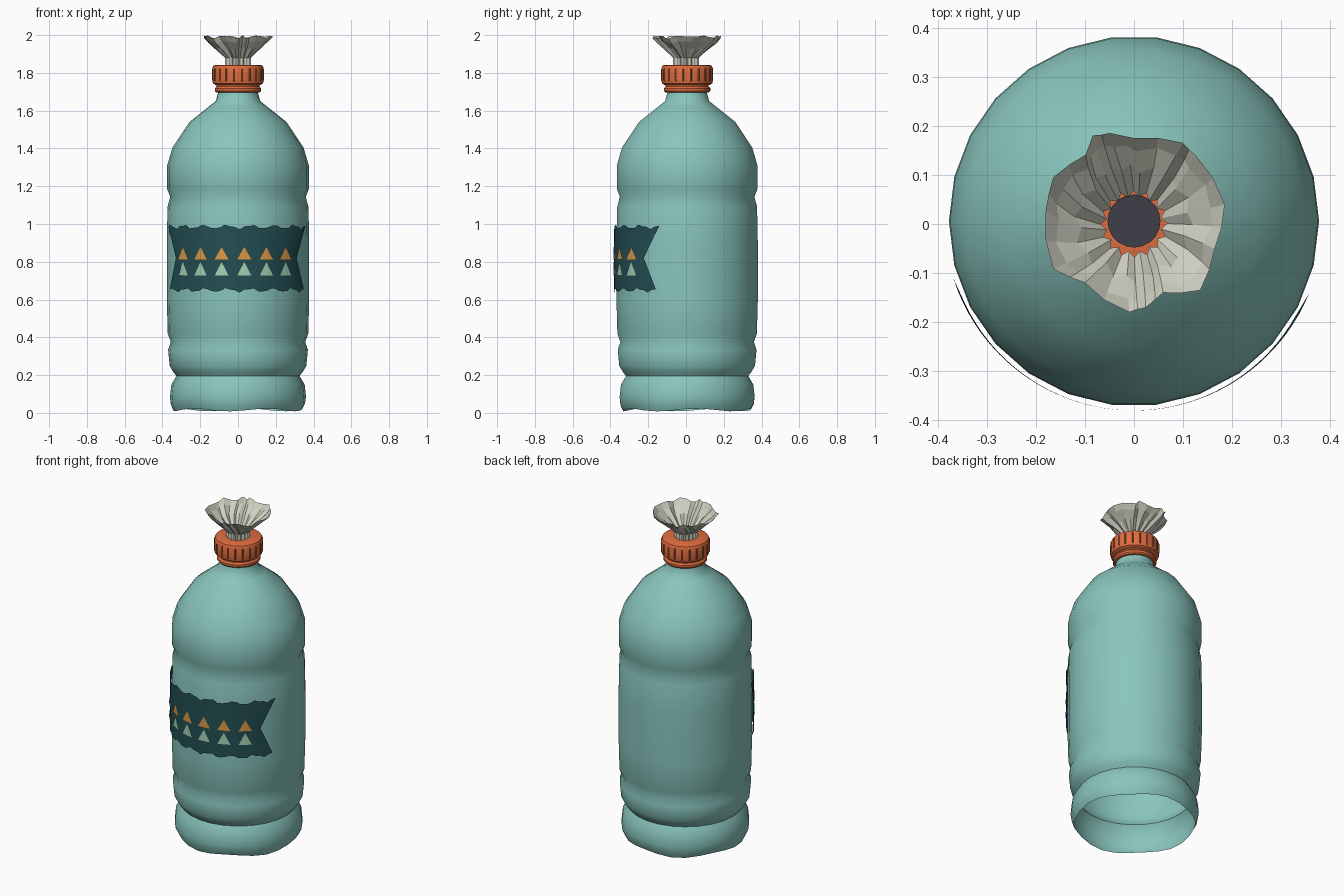
import bpy, bmesh, math
from math import sin, cos, pi, radians

cube = bpy.data.objects.get("Cube")
if cube:
    bpy.data.objects.remove(cube, do_unlink=True)

CY = 0.006  # shared axis of all round parts


def material(name, r, g, b):
    m = bpy.data.materials.new(name)
    m.use_nodes = True
    m.diffuse_color = (r, g, b, 1)
    bsdf = m.node_tree.nodes["Principled BSDF"]
    bsdf.inputs["Base Color"].default_value = (r, g, b, 1)
    bsdf.inputs["Roughness"].default_value = 0.7
    return m


TEAL = material("bottle teal", 0.25, 0.56, 0.51)
DARK_TEAL = material("banner dark teal", 0.017, 0.078, 0.088)
OCHRE = material("ochre", 0.72, 0.32, 0.06)
MINT = material("pale mint", 0.38, 0.64, 0.47)
ORANGE = material("cap orange", 0.75, 0.15, 0.05)
BROWN = material("groove brown", 0.33, 0.11, 0.03)
CLOTH = material("cloth cream", 0.62, 0.62, 0.53)
CHAR = material("charcoal", 0.05, 0.047, 0.063)


def build(name, verts, faces, mat, smooth=None):
    mesh = bpy.data.meshes.new(name)
    mesh.from_pydata(verts, [], faces)
    mesh.materials.append(mat)
    ob = bpy.data.objects.new(name, mesh)
    ob.location.y = CY
    bpy.context.collection.objects.link(ob)
    if smooth:
        bpy.ops.object.select_all(action='DESELECT')
        ob.select_set(True)
        bpy.context.view_layer.objects.active = ob
        bpy.ops.object.shade_smooth_by_angle(angle=radians(smooth))
    return ob


def ring_faces(rings, n):
    return [(k * n + i, k * n + (i + 1) % n, (k + 1) * n + (i + 1) % n, (k + 1) * n + i)
            for k in range(rings - 1) for i in range(n)]


def lathe(name, profile, n, mat, smooth, wave=None):
    verts = []
    for r, z in profile:
        for i in range(n):
            a = 2 * pi * i / n
            dz = wave(a, z) if wave else 0
            verts.append((r * cos(a), r * sin(a), z + dz))
    return build(name, verts, ring_faces(len(profile), n), mat, smooth)


def around(deg, r, z):
    """Point on a cylinder, measured from the front."""
    a = radians(deg)
    return (r * sin(a), -r * cos(a), z)


# Bottle shell, open below, with a softly lobed foot
bottle = [(0.34, 0.008), (0.355, 0.04), (0.36, 0.08), (0.353, 0.15), (0.326, 0.195),
          (0.345, 0.22), (0.362, 0.25), (0.37, 0.335), (0.356, 0.375), (0.372, 0.42),
          (0.377, 0.6), (0.377, 0.9), (0.373, 1.09), (0.359, 1.145), (0.375, 1.185),
          (0.375, 1.31), (0.347, 1.405), (0.257, 1.54), (0.15, 1.625), (0.118, 1.65),
          (0.104, 1.7), (0.104, 1.73)]
lathe("bottle_body", bottle, 26, TEAL, 60,
      lambda a, z: 0.008 * (1 - cos(5 * (a - pi / 4))) * max(0, 1 - z / 0.12))

# Cap: tamper ring below, ribbed cap above
lathe("cap_ring", [(0.1, 1.697), (0.116, 1.697), (0.123, 1.705), (0.123, 1.718),
                   (0.114, 1.728), (0.114, 1.75)], 36, ORANGE, 40)
lathe("cap", [(0.1, 1.735), (0.118, 1.735), (0.133, 1.745), (0.136, 1.76), (0.136, 1.825),
              (0.13, 1.838), (0.118, 1.843), (0.04, 1.843)], 36, ORANGE, 40)

# Dark grip grooves on the cap, as thin raised wedges
verts, faces = [], []
for k in range(20):
    c, b = k * 18 + 9, len(verts)
    verts += [around(c - 2, 0.135, 1.755), around(c + 2, 0.135, 1.755),
              around(c + 2, 0.135, 1.825), around(c - 2, 0.135, 1.825),
              around(c, 0.139, 1.76), around(c, 0.139, 1.82)]
    faces += [(b, b + 4, b + 5, b + 3), (b + 4, b + 1, b + 2, b + 5),
              (b, b + 1, b + 4), (b + 3, b + 5, b + 2)]
build("cap_grooves", verts, faces, BROWN)

# Swallow-tailed banner wrapped around the front, with ragged edges
COLS = 36
rows = [(0.65, 67), (0.82, 56), (0.985, 70)]
verts = []
for k, (z, half) in enumerate(rows):
    for i in range(COLS + 1):
        ragged = 0 if k == 1 else 0.009 * sin(i * 1.25) + 0.004 * sin(i * 2.9)
        verts.append(around(-2.5 + half * (2 * i / COLS - 1), 0.386, z + ragged))
W = COLS + 1
faces = [(k * W + i, k * W + i + 1, (k + 1) * W + i + 1, (k + 1) * W + i)
         for k in range(2) for i in range(COLS)]
build("banner", verts, faces, DARK_TEAL)


# Two rows of triangles on the banner
def triangle_row(name, z, height, mat):
    verts, faces = [], []
    for k in range(6):
        c = -48.5 + 17.8 * k
        verts += [around(c - 5.6, 0.39, z), around(c, 0.39, z),
                  around(c + 5.6, 0.39, z), around(c, 0.39, z + height)]
        b = 4 * k
        faces += [(b, b + 1, b + 3), (b + 1, b + 2, b + 3)]
    build(name, verts, faces, mat)


triangle_row("upper_triangles", 0.812, 0.066, OCHRE)
triangle_row("lower_triangles", 0.727, 0.072, MINT)

# Gathered cloth tuft: irregular rim (angle, radius) narrowing to a pleated neck
rim = [(12, 0.189), (48, 0.188), (59, 0.193), (90, 0.175), (105, 0.192), (115, 0.199),
       (125, 0.172), (150, 0.19), (172, 0.182), (209, 0.188), (230, 0.156), (267, 0.18),
       (278, 0.172), (293, 0.152), (315, 0.191), (343, 0.172)]
points = []
for (a, r), (a2, r2) in zip(rim, rim[1:] + [(rim[0][0] + 360, rim[0][1])]):
    points += [(a, r), ((a + a2) / 2, (r + r2) / 2 - 0.002)]
N = len(points)
verts = []
for scale, z, pleat, even in [(0, 1.84, 0.006, 1), (0, 1.88, 0.006, 1), (0.44, 1.93, 0.007, 0.6),
                              (0.8, 1.965, 0.004, 0.2), (1, 1.992, 0, 0)]:
    for i, (a, r) in enumerate(points):
        fold = 1 if i % 2 else -1
        t = radians(a * (1 - even) + (12 + 360 * i / N) * even)
        rad = 0.062 + (r - 0.062) * scale + fold * pleat
        verts.append((rad * cos(t), rad * sin(t) - CY,
                      z + scale * (0.008 * sin(i * 1.9) - 0.002 * fold)))
top = max(v[2] for v in verts)
verts = [(x, y, z + (2 - top if z > 1.9 else 0)) for x, y, z in verts]
build("cloth_tuft", verts, ring_faces(5, N), CLOTH)

# Dark opening inside the tuft
verts = [(0.054 * cos(2 * pi * i / 20), 0.054 * sin(2 * pi * i / 20), 1.876) for i in range(20)]
build("tuft_opening", verts, [tuple(range(20))], CHAR)
